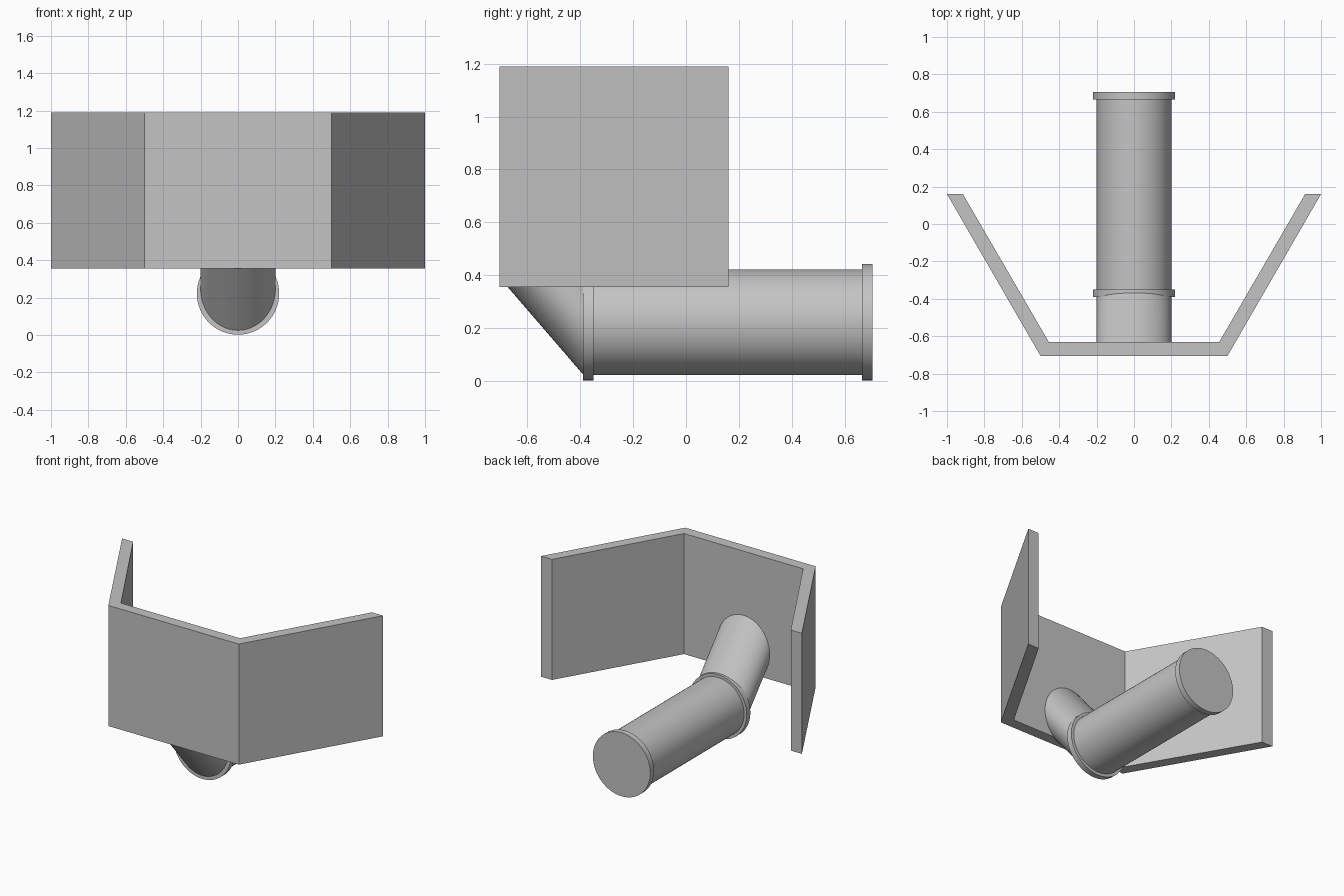
import bpy
import bmesh
from math import cos, sin, pi, radians

cube = bpy.data.objects.get("Cube")
if cube:
    bpy.data.objects.remove(cube, do_unlink=True)

grey = bpy.data.materials.new("plain grey")
grey.use_nodes = True
colour = (0.55, 0.55, 0.55, 1)
grey.diffuse_color = colour
grey.node_tree.nodes["Principled BSDF"].inputs["Base Color"].default_value = colour

SIDES = 64
AXIS_Z = 0.222


def loft(name, start, end, smooth=False):
    """Solid between two matching outlines, with both ends closed."""
    bm = bmesh.new()
    a = [bm.verts.new(p) for p in start]
    b = [bm.verts.new(p) for p in end]
    n = len(a)
    for i in range(n):
        j = (i + 1) % n
        bm.faces.new((a[i], a[j], b[j], b[i]))
    bm.faces.new(a[::-1])
    bm.faces.new(b)
    bmesh.ops.recalc_face_normals(bm, faces=bm.faces)
    mesh = bpy.data.meshes.new(name)
    bm.to_mesh(mesh)
    bm.free()
    mesh.materials.append(grey)
    obj = bpy.data.objects.new(name, mesh)
    bpy.context.collection.objects.link(obj)
    if smooth:
        bpy.ops.object.select_all(action="DESELECT")
        obj.select_set(True)
        bpy.context.view_layer.objects.active = obj
        bpy.ops.object.shade_smooth_by_angle(angle=radians(30))
    return obj


def ellipse(y, z, rx, rz, lean=0.0):
    """Outline facing along y; lean pushes its top backwards."""
    angles = [2 * pi * i / SIDES for i in range(SIDES)]
    return [(rx * cos(t), y + lean * sin(t), z + rz * sin(t)) for t in angles]


def cylinder(name, y0, y1, r):
    loft(name, ellipse(y0, AXIS_Z, r, r), ellipse(y1, AXIS_Z, r, r), True)


# Folded three-sided shield
half = [(0.5, -0.705), (1.0, 0.16), (0.915, 0.16), (0.456, -0.63)]
outline = half + [(-x, y) for x, y in reversed(half)]
loft("shield", [(x, y, 0.355) for x, y in outline],
     [(x, y, 1.19) for x, y in outline])

# Horizontal tube with a collar at each end
cylinder("main_tube", -0.385, 0.70, 0.2)
cylinder("front_collar", -0.39, -0.35, 0.22)
cylinder("rear_collar", 0.665, 0.705, 0.22)

# Slanted neck from the front collar up into the shield
SLOPE, NECK_RZ = 1.16, 0.221


def neck_end(y, lean):
    z = 0.246 - SLOPE * (y + 0.39)
    return ellipse(y, z, 0.2, NECK_RZ - SLOPE * lean, lean)


loft("neck", neck_end(-0.35, 0.04), neck_end(-0.685, 0), True)
